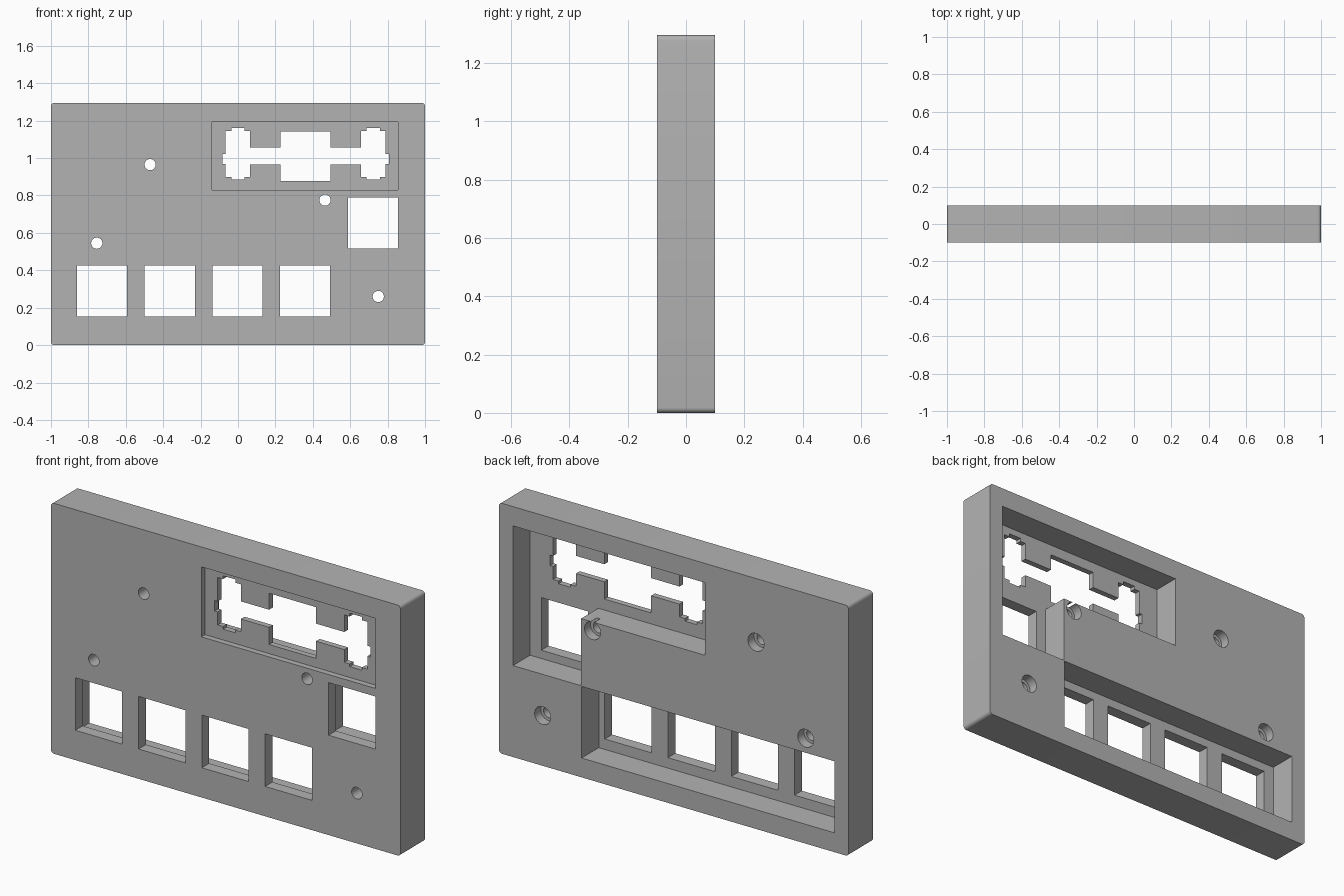
import bpy
import math

if "Cube" in bpy.data.objects:
    bpy.data.objects.remove(bpy.data.objects["Cube"], do_unlink=True)

FRONT, BACK = -0.1, 0.1
FLOOR = -0.04      # inner face of the front panel
OVER = 0.05        # how far cutters stick out

grey = bpy.data.materials.new("plain grey")
grey.use_nodes = True
grey.diffuse_color = (0.45, 0.45, 0.45, 1)
grey.node_tree.nodes["Principled BSDF"].inputs["Base Color"].default_value = (0.45, 0.45, 0.45, 1)


def box(name, x0, x1, z0, z1, y0, y1):
    bpy.ops.mesh.primitive_cube_add(size=1, location=((x0 + x1) / 2, (y0 + y1) / 2, (z0 + z1) / 2))
    ob = bpy.context.object
    ob.name = name
    ob.scale = (x1 - x0, y1 - y0, z1 - z0)
    bpy.ops.object.transform_apply(location=True, rotation=True, scale=True)
    return ob


def rod(name, x, z, radius, y0, y1):
    bpy.ops.mesh.primitive_cylinder_add(vertices=32, radius=radius, depth=y1 - y0,
                                        location=(x, (y0 + y1) / 2, z),
                                        rotation=(math.pi / 2, 0, 0))
    ob = bpy.context.object
    ob.name = name
    bpy.ops.object.transform_apply(location=True, rotation=True, scale=True)
    return ob


def apply(ob, mod):
    bpy.context.view_layer.objects.active = ob
    bpy.ops.object.modifier_apply(modifier=mod.name)


def cut(cutter):
    mod = case.modifiers.new("cut", "BOOLEAN")
    mod.operation = "DIFFERENCE"
    mod.solver = "EXACT"
    mod.object = cutter
    apply(case, mod)
    bpy.data.objects.remove(cutter, do_unlink=True)


def cut_through(x0, x1, z0, z1):
    cut(box("opening_cutter", x0, x1, z0, z1, FRONT - OVER, BACK + OVER))


def cut_pocket(x0, x1, z0, z1):
    cut(box("pocket_cutter", x0, x1, z0, z1, FLOOR, BACK + OVER))


# Slab with four rounded corners
case = box("keypad_case", -1, 1, 0, 1.295, FRONT, BACK)
bevel = case.modifiers.new("corners", "BEVEL")
bevel.limit_method = "WEIGHT"
bevel.width = 0.018
bevel.segments = 5
weights = case.data.attributes.new("bevel_weight_edge", "FLOAT", "EDGE")
for edge in case.data.edges:
    a, b = (case.data.vertices[i].co for i in edge.vertices)
    weights.data[edge.index].value = float(abs(a.y - b.y) > 0.1)
apply(case, bevel)

# Rear pockets: a stepped one behind the wide key, a long one behind the row
cut_pocket(-0.18, 0.92, 0.82, 1.195)
cut_pocket(0.53, 0.92, 0.473, 0.9)
cut_pocket(-0.92, 0.527, 0.1, 0.47)

# Shallow front recess around the wide key
cut(box("recess_cutter", -0.14, 0.856, 0.83, 1.192, FRONT - OVER, FRONT + 0.03))

# Square key openings
for cx, cz in [(-0.727 + 0.362 * i, 0.29) for i in range(4)] + [(0.722, 0.652)]:
    cut_through(cx - 0.134, cx + 0.134, cz - 0.136, cz + 0.136)

# Wide key opening: centre square, joining slot and two stepped ends
mid = 0.361
cut_through(mid - 0.134, mid + 0.134, 0.877, 1.142)
cut_through(mid - 0.36, mid + 0.36, 0.966, 1.057)
for side in (-1, 1):
    cx = mid + side * 0.362
    cut_through(cx - 0.066, cx + 0.066, 0.9, 1.145)
    cut_through(cx - 0.035, cx + 0.035, 0.886, 1.162)
    tip = mid + side * 0.445
    cut_through(min(cx, tip), max(cx, tip), 0.967, 1.021)

# Screw holes, counterbored from the back
for x, z in [(-0.47, 0.965), (0.465, 0.775), (-0.755, 0.545), (0.75, 0.26)]:
    cut(rod("screw_cutter", x, z, 0.03, FRONT - OVER, BACK + OVER))
    cut(rod("counterbore_cutter", x, z, 0.046, BACK - 0.05, BACK + OVER))

# Finish
case.data.materials.clear()
case.data.materials.append(grey)
for face in case.data.polygons:
    face.material_index = 0
bpy.ops.object.select_all(action="DESELECT")
case.select_set(True)
bpy.context.view_layer.objects.active = case
bpy.ops.object.shade_smooth_by_angle(angle=math.radians(30))
